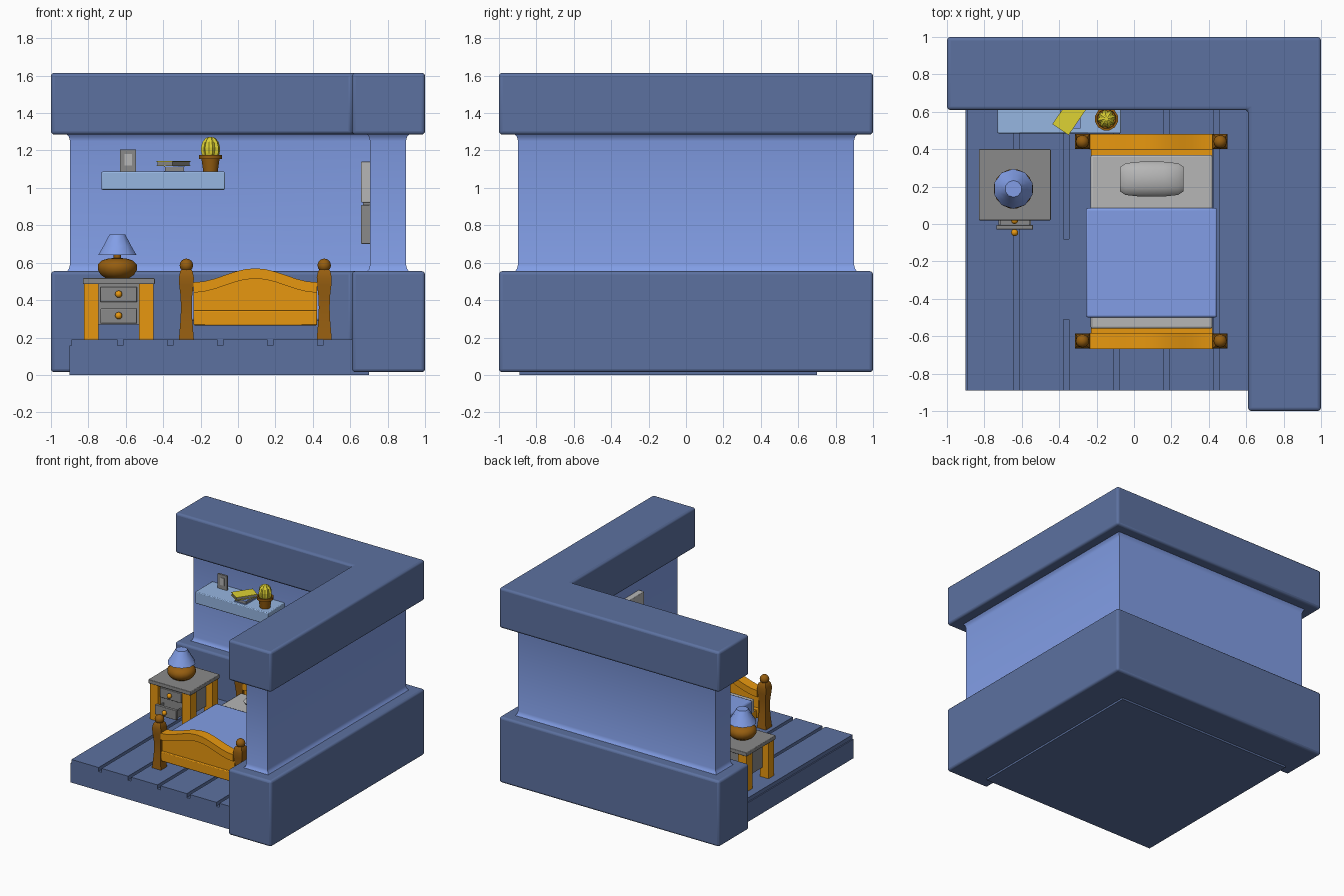
import bpy, bmesh, math
from mathutils import Matrix

if "Cube" in bpy.data.objects:
    bpy.data.objects.remove(bpy.data.objects["Cube"])

def material(name, rgb):
    m = bpy.data.materials.new(name)
    m.diffuse_color = [(c / 255 / 12.92 if c < 11 else ((c / 255 + .055) / 1.055) ** 2.4) for c in rgb] + [1]
    m.use_nodes = True
    m.node_tree.nodes["Principled BSDF"].inputs["Base Color"].default_value = m.diffuse_color
    return m

NAVY = material("dark blue", (92, 113, 160))
BLUE = material("blue", (130, 158, 230))
PALE = material("pale blue", (150, 182, 225))
ORANGE = material("orange wood", (232, 152, 16))
BROWN = material("brown wood", (150, 94, 16))
GREY = material("grey", (138, 138, 138))
LIGHT = material("light grey", (182, 182, 182))
YELLOW = material("yellow", (222, 210, 52))

def finish(bm, name, mat, bevel=0, segs=2, angle=35):
    bmesh.ops.recalc_face_normals(bm, faces=bm.faces)
    me = bpy.data.meshes.new(name)
    bm.to_mesh(me)
    bm.free()
    me.materials.append(mat)
    ob = bpy.data.objects.new(name, me)
    bpy.context.collection.objects.link(ob)
    if bevel:
        mod = ob.modifiers.new("bevel", "BEVEL")
        mod.width, mod.segments, mod.limit_method = bevel, segs, "ANGLE"
    bpy.ops.object.select_all(action="DESELECT")
    ob.select_set(True)
    bpy.context.view_layer.objects.active = ob
    if angle:
        bpy.ops.object.shade_smooth_by_angle(angle=math.radians(angle))
    return ob

def loft(name, rings, mat, **kw):
    bm = bmesh.new()
    vs = [[bm.verts.new(p) for p in r] for r in rings]
    n = len(vs[0])
    for a, b in zip(vs, vs[1:]):
        for i in range(n):
            bm.faces.new((a[i], a[(i + 1) % n], b[(i + 1) % n], b[i]))
    bm.faces.new(vs[0])
    bm.faces.new(vs[-1])
    return finish(bm, name, mat, **kw)

def box(name, x0, x1, y0, y1, z0, z1, mat, turn=0, **kw):
    bm = bmesh.new()
    bmesh.ops.create_cube(bm, size=1)
    bmesh.ops.scale(bm, vec=(x1 - x0, y1 - y0, z1 - z0), verts=bm.verts)
    bmesh.ops.rotate(bm, cent=(0, 0, 0), matrix=Matrix.Rotation(turn, 3, "Z"), verts=bm.verts)
    bmesh.ops.translate(bm, vec=((x0 + x1) / 2, (y0 + y1) / 2, (z0 + z1) / 2), verts=bm.verts)
    return finish(bm, name, mat, **kw)

def lathe(name, x, y, profile, n, mat, rib=0, **kw):
    def ring(r, z):
        return [(x + r * (1 - rib * (i % 2)) * math.cos((i + .5) * math.tau / n),
                 y + r * (1 - rib * (i % 2)) * math.sin((i + .5) * math.tau / n), z) for i in range(n)]
    return loft(name, [ring(r, z) for r, z in profile], mat, **kw)

def ball(name, x, y, z, r, mat):
    bm = bmesh.new()
    bmesh.ops.create_uvsphere(bm, u_segments=12, v_segments=8, radius=r)
    bmesh.ops.translate(bm, vec=(x, y, z), verts=bm.verts)
    return finish(bm, name, mat, angle=60)

# L-shaped walls: wide base, thin flared middle, wide cap
def ell(o, i, z):
    return [(-o, o, z), (o, o, z), (o, -o, z), (i, -o, z), (i, i, z), (-o, i, z)]

loft("wall_base", [ell(1, .61, .015), ell(1, .61, .555)], NAVY, bevel=.018, segs=3)
loft("wall_cap", [ell(1, .61, 1.285), ell(1, .61, 1.615)], NAVY, bevel=.018, segs=3)
loft("wall_middle", [ell(.918, .687, .55), ell(.904, .701, .567), ell(.898, .706, .59),
                     ell(.898, .706, 1.25), ell(.904, .701, 1.273), ell(.918, .687, 1.29)], BLUE)

# Floor slab and planks
box("floor_slab", -.9, .7, -.89, .7, 0, .157, NAVY)
edges = [-.905, -.63, -.362, -.095, .172, .44, .714]
for i, (a, b) in enumerate(zip(edges, edges[1:])):
    box(f"floor_plank_{i + 1}", a + .014, b - .014, -.89, .7, .15, .19, NAVY)
box("plank_joint", -.38, -.34, -.51, -.08, .15, .19, NAVY)

# Bed ends: posts with balls, arched rail, thin panel, lower rail
CX = .0925
def arch(y, z):
    return [(CX + .33 * t / 6, y, z + .075 * (.5 + .5 * math.cos(math.pi * t / 6))) for t in range(-6, 7)]

def arched(name, y0, y1, lo, hi, mat, flat):
    rings = []
    for y in (y0, y1):
        low = [(p[0], y, lo) for p in arch(y, 0)] if flat else arch(y, lo)
        rings.append(arch(y, hi) + low[::-1])
    loft(name, rings, mat)

for end, y in (("foot", -.625), ("head", .44)):
    for side, x in (("left", CX - .3685), ("right", CX + .3685)):
        prof = [(.19, .04), (.24, .036), (.3, .031), (.36, .029), (.42, .031), (.48, .038), (.52, .04), (.555, .033), (.565, .024)]
        loft(f"{end}_post_{side}", [[(x + a * h, y + b * h, z) for a, b in ((-1, -1), (1, -1), (1, 1), (-1, 1))]
                                    for z, h in prof], BROWN)
        ball(f"{end}_ball_{side}", x, y, .586, .036, BROWN)
    arched(f"{end}_arch_rail", y - .042, y + .042, .44, .495, ORANGE, False)
    arched(f"{end}_panel", y - .025, y + .025, .3, .46, ORANGE, True)
    box(f"{end}_lower_rail", CX - .33, CX + .33, y - .038, y + .038, .265, .345, ORANGE, bevel=.006)

# Bedding
box("bed_frame", -.23, .42, -.6, .405, .267, .33, ORANGE)
box("mattress", -.232, .42, -.56, .37, .32, .435, LIGHT, bevel=.012)
box("blanket", -.257, .445, -.5, .085, .29, .452, BLUE, bevel=.012)
pillow = []
for x, h, t in ((-.075, .065, .012), (-.045, .085, .035), (.03, .093, .05), (.16, .093, .05), (.235, .085, .035), (.265, .065, .012)):
    pillow.append([(x, .24 + h * math.cos(k * math.tau / 12), .478 + t * math.sin(k * math.tau / 12)) for k in range(12)])
loft("pillow", pillow, LIGHT, angle=50)

# Nightstand
box("nightstand_top", -.83, -.445, .02, .4, .485, .517, GREY, bevel=.004)
box("nightstand_body", -.77, -.51, .06, .37, .27, .49, GREY)
for x in (-.823, -.53):
    for y in (.03, .315):
        box("nightstand_leg", x, x + .077, y, y + .075, .19, .487, ORANGE)
for name, y, z in (("upper", .035, .39), ("lower", -.03, .275)):
    box(f"{name}_drawer_front", -.735, -.54, y, y + .025, z, z + .08, GREY, bevel=.004)
    ball(f"{name}_drawer_knob", -.638, y - .016, z + .042, .019, ORANGE)
    if y < 0:
        # pulled-out drawer tray
        box("drawer_floor", -.725, -.55, y + .02, .07, z + .005, z + .015, GREY)
        for x in (-.725, -.562):
            box("drawer_side", x, x + .012, y + .02, .07, z + .005, z + .065, GREY)

# Lamp
LX, LY = -.645, .188
lathe("lamp_base", LX, LY, [(.06, .515), (.09, .535), (.106, .56), (.106, .59), (.085, .612), (.05, .622), (.02, .625), (.02, .68)], 16, BROWN, angle=45)
lathe("lamp_shade", LX, LY, [(.107, .642), (.078, .69), (.045, .75)], 10, BLUE, angle=50)

# Shelf and its objects
box("shelf", -.73, -.07, .485, .71, .99, 1.087, PALE, bevel=.006)
box("photo_frame", -.63, -.545, .635, .65, 1.087, 1.205, GREY)
box("photo_panel", -.607, -.568, .632, .636, 1.12, 1.18, LIGHT)
def book(name, x, y, w, d, z, t, turn, mat):
    for part, g, a, b, m in (("pages", .005, .003, t - .003, GREY), ("cover_bottom", 0, 0, .004, mat), ("cover_top", 0, t - .004, t, mat)):
        box(f"{name}_{part}", x - w / 2 + g, x + w / 2 - g, y - d / 2 + g, y + d / 2 - g, z + a, z + b, m, turn=turn)
book("lower_book", -.34, .585, .11, .15, 1.087, .03, 0, BLUE)
book("upper_book", -.345, .575, .105, .17, 1.117, .026, -.6, YELLOW)

# Potted cactus
PX, PY = -.147, .562
lathe("pot", PX, PY, [(.04, 1.087), (.05, 1.155), (.063, 1.155), (.063, 1.177), (.052, 1.177), (.05, 1.165)], 12, BROWN)
lathe("cactus", PX, PY, [(.04, 1.16), (.05, 1.185), (.052, 1.215), (.044, 1.245), (.028, 1.265), (.01, 1.273)], 16, YELLOW, rib=.2, angle=0)

# Pictures on the right wall
box("upper_wall_picture", .658, .712, -.4, .08, .922, 1.14, LIGHT, bevel=.004)
box("lower_wall_picture", .658, .712, -.4, .08, .7, .908, GREY, bevel=.004)
box("picture_joint", .668, .712, -.39, .07, .9, .93, GREY)
